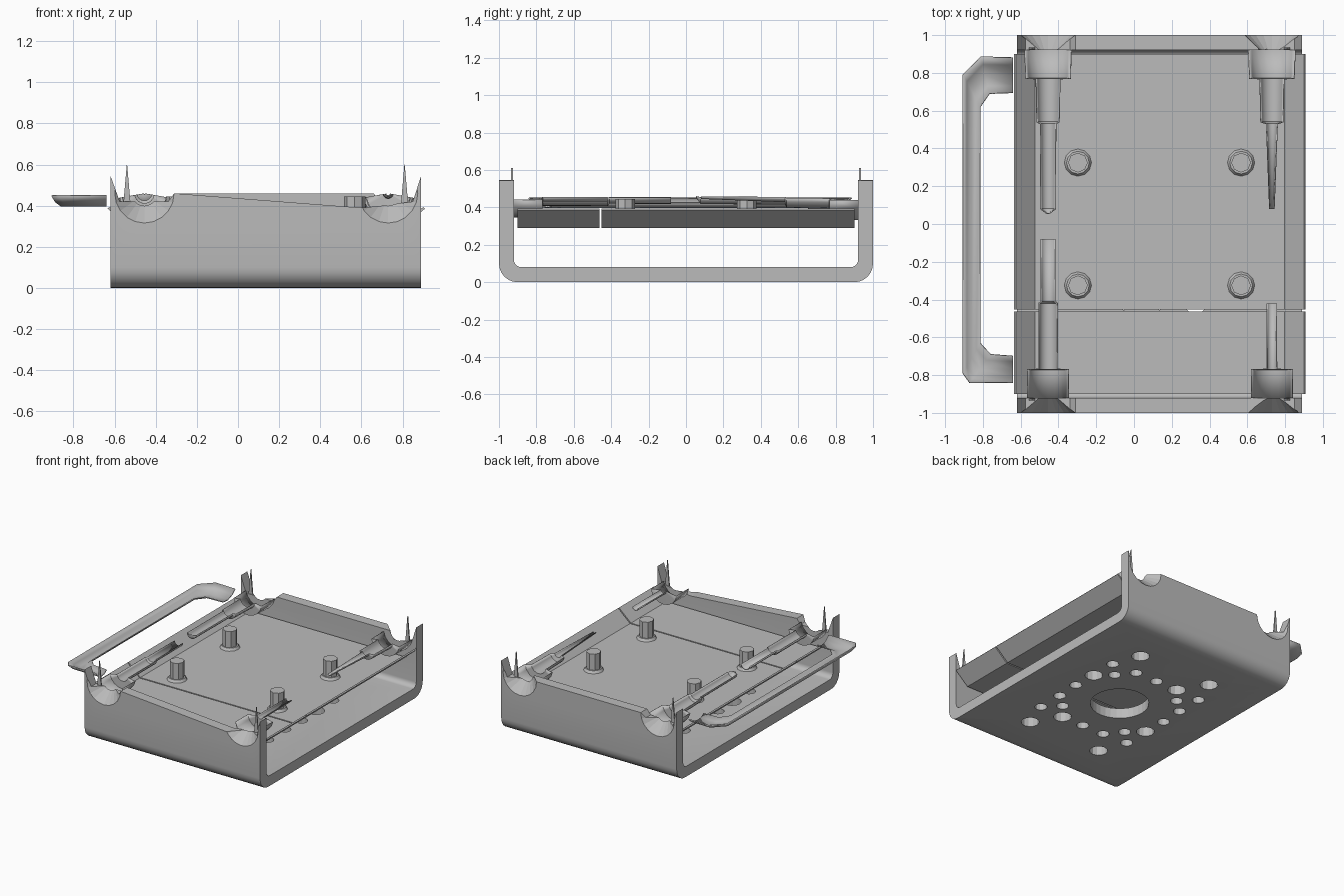
import bpy, bmesh
from math import sin, cos, pi, radians
from mathutils import Matrix, Vector

if "Cube" in bpy.data.objects:
    bpy.data.objects.remove(bpy.data.objects["Cube"])

grey = bpy.data.materials.new("plain_grey")
grey.use_nodes = True
GREY = (0.5, 0.5, 0.5, 1)
grey.diffuse_color = GREY
grey.node_tree.nodes["Principled BSDF"].inputs["Base Color"].default_value = GREY

MID_X = 0.135            # centre of the bracket
CLAMP_X = (-0.455, 0.73)  # the two clamp axes
AXIS_Z = 0.46


def finish(name, bm, smooth=True):
    bmesh.ops.recalc_face_normals(bm, faces=bm.faces[:])
    mesh = bpy.data.meshes.new(name)
    bm.to_mesh(mesh)
    bm.free()
    obj = bpy.data.objects.new(name, mesh)
    bpy.context.collection.objects.link(obj)
    mesh.materials.append(grey)
    if smooth:
        bpy.ops.object.select_all(action='DESELECT')
        obj.select_set(True)
        bpy.context.view_layer.objects.active = obj
        bpy.ops.object.shade_smooth_by_angle(angle=radians(35))
    return obj


def prism(bm, points, move):
    """Extrude a closed polygon along a vector."""
    face = bm.faces.new([bm.verts.new(p) for p in points])
    new = bmesh.ops.extrude_face_region(bm, geom=[face])["geom"]
    bmesh.ops.translate(bm, vec=move, verts=[v for v in new if isinstance(v, bmesh.types.BMVert)])


def cylinder(bm, place, r1, r2, depth, sides=16, turn=None):
    mat = Matrix.Translation(place) @ (turn or Matrix())
    bmesh.ops.create_cone(bm, cap_ends=True, segments=sides, radius1=r1, radius2=r2,
                          depth=depth, matrix=mat)


def loft(name, rows, thickness, smooth=True):
    """Skin rows of points into a thin sheet."""
    bm = bmesh.new()
    grid = [[bm.verts.new(p) for p in row] for row in rows]
    for a, b in zip(grid, grid[1:]):
        for i in range(len(a) - 1):
            bm.faces.new((a[i], a[i + 1], b[i + 1], b[i]))
    obj = finish(name, bm, smooth)
    sheet = obj.modifiers.new("sheet", 'SOLIDIFY')
    sheet.thickness = thickness
    sheet.offset = 0
    return obj


def cut(obj, name, bm):
    tool = finish(name, bm, False)
    tool.hide_render = True
    tool.hide_set(True)
    tool.display_type = 'WIRE'
    mod = obj.modifiers.new(name, 'BOOLEAN')
    mod.operation = 'DIFFERENCE'
    mod.object = tool
    mod.solver = 'EXACT'


# U-shaped bracket
def corner(y, z, r, start):
    return [(y + r * cos(start + k * pi / 12), z + r * sin(start + k * pi / 12)) for k in range(7)]


outline = [(-1, 0.62)] + corner(-0.9, 0.1, 0.1, pi) + corner(0.9, 0.1, 0.1, 1.5 * pi) + [(1, 0.62)]
inner = [(-0.92, 0.62)] + corner(-0.88, 0.12, 0.04, pi) + corner(0.88, 0.12, 0.04, 1.5 * pi) + [(0.92, 0.62)]
bm = bmesh.new()
prism(bm, [(-0.62, y, z) for y, z in outline + inner[::-1]], (1.51, 0, 0))
bracket = finish("bracket", bm)

# Uneven wall tops with raised outer corners
for side, name, right_edge in ((-1, "front_top_cutter", (0.60, 0.39)), (1, "back_top_cutter", (0.66, 0.46))):
    top = [(-0.65, 0.8), (-0.625, 0.56), (-0.575, 0.42), (-0.34, 0.42), (-0.31, 0.46),
           right_edge, (0.7, 0.4), (0.85, 0.42), (0.895, 0.56), (0.92, 0.8)]
    bm = bmesh.new()
    prism(bm, [(x, side * 0.8, z) for x, z in top], (0, side * 0.4, 0))
    cut(bracket, name, bm)

# Conical seats in the walls
bm = bmesh.new()
for x in CLAMP_X:
    for side in (-1, 1):
        turn = Matrix.Rotation(side * pi / 2, 4, 'X')
        cylinder(bm, (x, side * 0.96, AXIS_Z), 0.16, 0.045, 0.11, 20, turn)
cut(bracket, "seat_cutter", bm)

# Base holes: one large, a ring of small ones and some wide ones
bm = bmesh.new()
cylinder(bm, (MID_X, 0, 0.04), 0.21, 0.21, 0.2, 32)
for sx in (-1, 1):
    for sy in (-1, 1):
        wide = sx * sy > 0
        holes = [(0.4, 0.19, 0.065 if wide else 0.045), (0.19, 0.41, 0.045 if wide else 0.065),
                 (0.29, 0.29, 0.045), (0.4, 0.4, 0.045), (0.32, 0.615, 0.065)]
        for x, y, r in holes:
            cylinder(bm, (MID_X + sx * x, sy * y, 0.04), r, r, 0.2, 12)
    cylinder(bm, (MID_X + sx * 0.41, 0, 0.04), 0.045, 0.045, 0.2, 12)
    cylinder(bm, (MID_X, sx * 0.41, 0.04), 0.045, 0.045, 0.2, 12)
cut(bracket, "base_hole_cutter", bm)

# Tray with sloping sides, in two pieces
section = [(-0.63, 0.39), (-0.525, 0.296), (0.80, 0.296), (0.905, 0.39)]
for name, y0, y1 in (("tray_front", -0.9, -0.463), ("tray_back", -0.453, 0.9)):
    loft(name, [[(x, y, z) for x, z in section] for y in (y0, y1)], 0.012, False)

# Posts with round feet
for sx, lr in ((-1, "right"), (1, "left")):
    for sy, fb in ((-1, "front"), (1, "back")):
        bm = bmesh.new()
        at = Vector((MID_X + sx * 0.432, sy * 0.325, 0))
        cylinder(bm, at + Vector((0, 0, 0.37)), 0.052, 0.052, 0.15, 8)
        cylinder(bm, at + Vector((0, 0, 0.31)), 0.073, 0.06, 0.02, 12)
        finish(f"{fb}_{lr}_post", bm)


# Open half-round clamps and rods
def trough(name, x, stations):
    rows = []
    for y, r in stations:
        angles = [radians(190 + 20 * k) for k in range(9)]
        rows.append([(x + r * cos(a), y, AXIS_Z + r * sin(a)) for a in angles])
    loft(name, rows, 0.006)


back_clamp = [(0.92, 0.125), (0.77, 0.12), (0.768, 0.065), (0.54, 0.06)]
front_clamp = [(-0.92, 0.11), (-0.77, 0.11), (-0.768, 0.05), (-0.42, 0.05)]
trough("back_right_clamp", CLAMP_X[0], back_clamp + [(0.53, 0.042), (0.08, 0.04), (0.055, 0.005)])
trough("back_left_clamp", CLAMP_X[1], back_clamp + [(0.53, 0.03), (0.08, 0.012)])
trough("front_right_clamp", CLAMP_X[0], front_clamp + [(-0.41, 0.038), (-0.08, 0.038)])
trough("front_left_clamp", CLAMP_X[1], front_clamp[:2] + [(-0.768, 0.027), (-0.42, 0.025)])

# Thin upright slivers beside the clamps
for side, fb in ((-1, "front"), (1, "back")):
    for x, lr in ((-0.54, "right"), (0.81, "left")):
        bm = bmesh.new()
        prism(bm, [(x - 0.02, side * 0.925, 0.38), (x + 0.02, side * 0.925, 0.38), (x, side * 0.925, 0.61)],
              (0, side * 0.01, 0))
        finish(f"{fb}_{lr}_sliver", bm, False)

# Side handle, a shallow open channel
outer_path = [(-0.64, -0.84), (-0.87, -0.84), (-0.905, -0.79), (-0.905, 0.79), (-0.81, 0.885), (-0.64, 0.88)]
inner_path = [(-0.64, -0.7), (-0.76, -0.69), (-0.815, -0.63), (-0.815, 0.62), (-0.765, 0.69), (-0.64, 0.695)]
rows = []
for t, z in ((0, 0.45), (0.2, 0.42), (0.5, 0.4), (0.8, 0.405), (1, 0.425)):
    rows.append([(a[0] + (b[0] - a[0]) * t, a[1] + (b[1] - a[1]) * t, z)
                 for a, b in zip(outer_path, inner_path)])
loft("side_handle", rows, 0.008)
